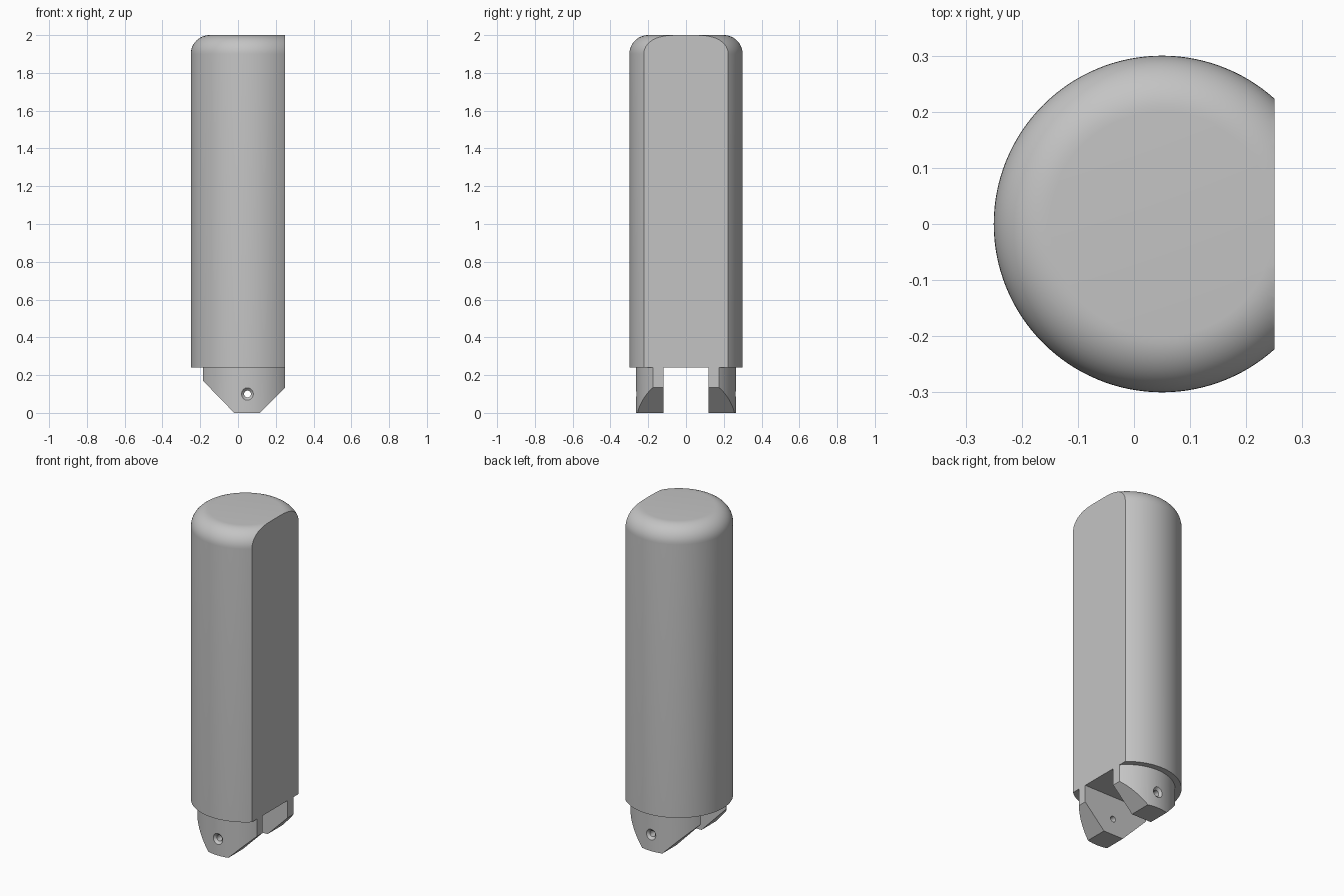
import bpy, bmesh, math
from mathutils import Vector, Matrix

if "Cube" in bpy.data.objects:
    bpy.data.objects.remove(bpy.data.objects["Cube"])

AXIS_X = 0.05          # axis of the round body
FLAT_X = 0.25          # flat cut on the right side
SEG = 128

grey = bpy.data.materials.new("plain_grey")
grey.diffuse_color = (0.55, 0.55, 0.55, 1)
grey.use_nodes = True
grey.node_tree.nodes["Principled BSDF"].inputs["Base Color"].default_value = grey.diffuse_color


def slice_off(bm, point, normal):
    """Remove everything beyond a plane and cap the cut."""
    geom = bm.verts[:] + bm.edges[:] + bm.faces[:]
    cut = bmesh.ops.bisect_plane(bm, geom=geom, dist=1e-6, plane_co=Vector(point),
                                 plane_no=Vector(normal).normalized(), clear_outer=True)
    edges = [e for e in cut["geom_cut"]
             if isinstance(e, bmesh.types.BMEdge) and e.is_boundary]
    bmesh.ops.contextual_create(bm, geom=edges)


def revolve(profile, matrix):
    """Solid of revolution from (radius, height) rings with flat end caps."""
    bm = bmesh.new()
    rings = [[bm.verts.new((r * math.cos(2 * math.pi * i / SEG),
                            r * math.sin(2 * math.pi * i / SEG), z))
              for i in range(SEG)] for r, z in profile]
    for a, b in zip(rings, rings[1:]):
        for i in range(SEG):
            j = (i + 1) % SEG
            bm.faces.new((a[i], a[j], b[j], b[i]))
    bm.faces.new(rings[0][::-1])
    bm.faces.new(rings[-1])
    bmesh.ops.transform(bm, matrix=matrix, verts=bm.verts)
    return bm


def finish(bm, name):
    bmesh.ops.recalc_face_normals(bm, faces=bm.faces)
    mesh = bpy.data.meshes.new(name)
    bm.to_mesh(mesh)
    bm.free()
    mesh.materials.append(grey)
    obj = bpy.data.objects.new(name, mesh)
    bpy.context.collection.objects.link(obj)
    return obj


def activate(obj):
    bpy.ops.object.select_all(action='DESELECT')
    obj.select_set(True)
    bpy.context.view_layer.objects.active = obj


def smooth(obj):
    activate(obj)
    bpy.ops.object.shade_smooth_by_angle(angle=math.radians(30))


centre = Matrix.Translation((AXIS_X, 0, 0))

# Body: round bar with a rounded top edge and one flat side
fillet = [(0.2 + 0.1 * math.cos(a), 1.9 + 0.1 * math.sin(a))
          for a in (math.pi / 2 * k / 12 for k in range(13))]
bm = revolve([(0.3, 0.24)] + fillet, centre)
slice_off(bm, (FLAT_X, 0, 0), (1, 0, 0))
smooth(finish(bm, "body"))

# Lugs: two round-backed ears with angled lower corners and a countersunk hole
for side, name in ((-1, "front_lug"), (1, "back_lug")):
    bm = revolve([(0.265, 0), (0.265, 0.245)], centre)
    slice_off(bm, (0, side * 0.12, 0), (0, -side, 0))
    slice_off(bm, (FLAT_X, 0, 0), (1, 0, 0))
    slice_off(bm, (-0.02, 0, 0), (-0.175, 0, -0.17))
    slice_off(bm, (0.115, 0, 0), (0.135, 0, -0.135))
    lug = finish(bm, name)

    turn = Matrix.Translation((AXIS_X, 0, 0.1)) @ Matrix.Rotation(-side * math.pi / 2, 4, 'X')
    cutter = finish(revolve([(0.018, 0.08), (0.018, 0.25), (0.033, 0.265), (0.033, 0.3)], turn),
                    name + "_hole_cutter")
    activate(lug)
    mod = lug.modifiers.new("hole", 'BOOLEAN')
    mod.operation = 'DIFFERENCE'
    mod.solver = 'EXACT'
    mod.object = cutter
    bpy.ops.object.modifier_apply(modifier=mod.name)
    bpy.data.objects.remove(cutter)
    smooth(lug)
